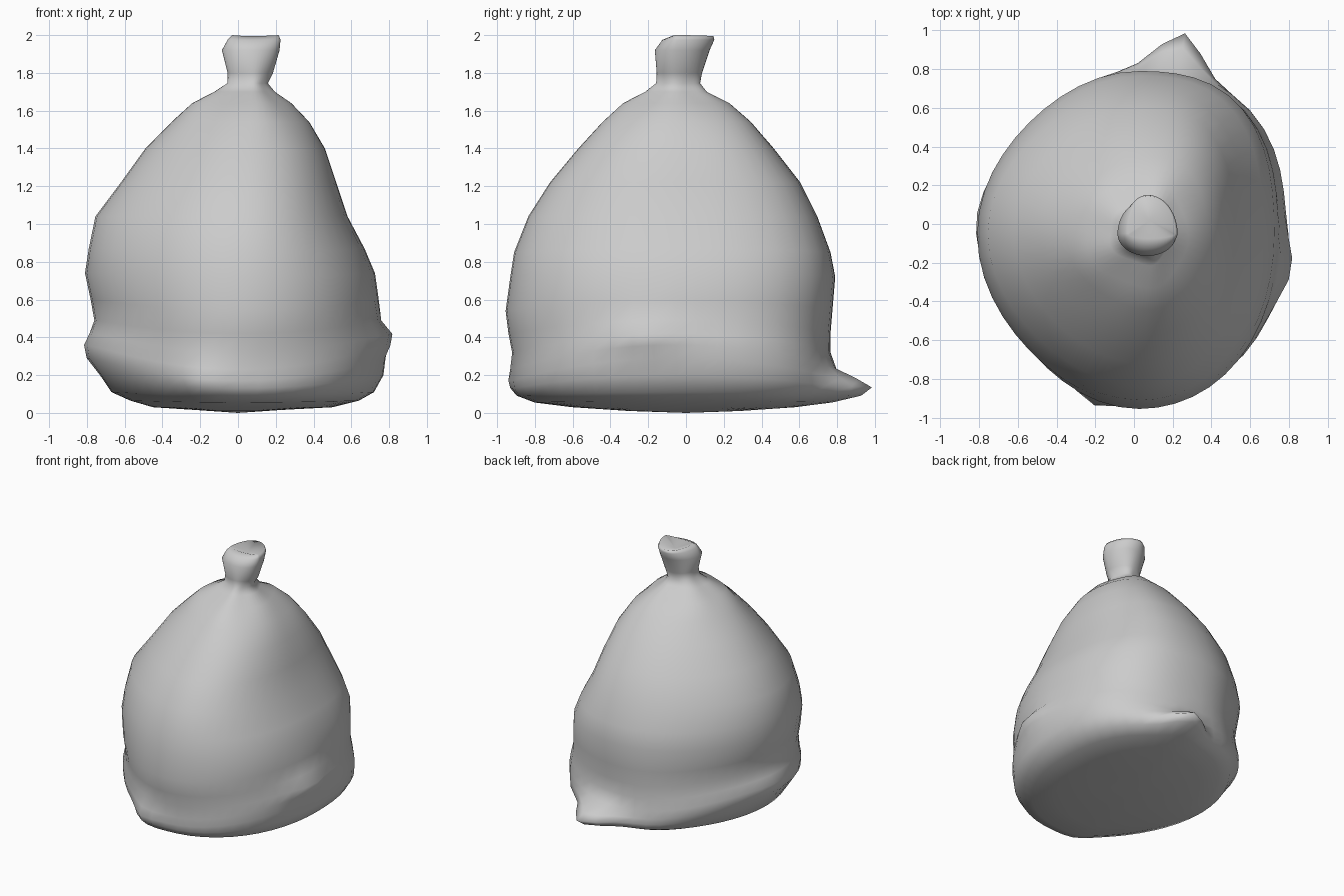
import bpy, bmesh
from math import sin, cos, pi, exp, atan2

SEG = 48
# rings: height at the x sides, x min, x max, height at the y sides, y min, y max
RINGS = [
    (.015, -.22, .22, .01, -.30, .28),
    (.03, -.45, .50, .03, -.60, .55),
    (.065, -.57, .64, .055, -.80, .71),
    (.11, -.67, .72, .09, -.89, .78),
    (.20, -.73, .77, .13, -.915, .79),
    (.29, -.79, .78, .17, -.92, .785),
    (.36, -.80, .785, .23, -.92, .775),
    (.42, -.78, .775, .32, -.92, .765),
    (.49, -.76, .75, .42, -.94, .765),
    (.60, -.78, .745, .54, -.955, .775),
    (.74, -.81, .725, .72, -.93, .79),
    (.87, -.79, .67, .85, -.91, .765),
    (1.04, -.755, .58, 1.04, -.835, .695),
    (1.22, -.62, .52, 1.22, -.72, .605),
    (1.40, -.49, .46, 1.40, -.57, .465),
    (1.54, -.355, .375, 1.54, -.44, .345),
    (1.64, -.25, .275, 1.64, -.325, .23),
    (1.70, -.13, .19, 1.70, -.21, .11),
    (1.745, -.06, .155, 1.745, -.155, .075),
    (1.80, -.055, .185, 1.80, -.155, .085),
    (1.92, -.085, .22, 1.92, -.165, .125),
    (1.975, -.055, .225, 1.975, -.125, .15),
    (2.0, -.03, .215, 1.995, -.075, .145),
]
# pinched corners: angle, height, push, angular width, height width
EARS = [
    (atan2(-.90, -.19), .17, .055, .14, .10),
    (atan2(1.0, .26), .13, .215, .19, .075),
    (atan2(-.22, .78), .41, .055, .22, .07),
    (atan2(.04, -.80), .34, .02, .25, .08),
]


def ring_point(ring, a):
    zx, x0, x1, zy, y0, y1 = ring
    c, s = cos(a), sin(a)
    cx, cy = .07 * min(1, zx / 1.6), -.05
    rx = x1 - cx if c > 0 else cx - x0
    ry = y1 - cy if s > 0 else cy - y0
    # the outline is fuller at the back right, leaner on the left
    k = (.08 if s > 0 else .015) if c > 0 else -.035
    if zx > 1.6:
        k = 0
    f = 1 + k * sin(2 * a) ** 2
    x, y = cx + rx * c * f, cy + ry * s * f
    z = zx * c * c + zy * s * s
    th = atan2(y, x)
    if z < .8:
        for ea, ez, amp, wa, wz in EARS:
            d = (th - ea + pi) % (2 * pi) - pi
            p = amp * exp(-(d / wa) ** 2 - ((z - ez) / wz) ** 2)
            x += p * cos(ea)
            y += p * sin(ea)
    # gathered pleats radiating from the tie
    if zx < 1.76:
        g = exp(-((zx - 1.7) / .12) ** 2)
        w = 1 + .05 * g * cos(5 * a + .5)
        x, y = cx + (x - cx) * w, cy + (y - cy) * w
    return x, y, z


# sack body with tied neck
bm = bmesh.new()
loops = [[bm.verts.new(ring_point(r, 2 * pi * i / SEG)) for i in range(SEG)]
         for r in RINGS]
for lo, hi in zip(loops, loops[1:]):
    for i in range(SEG):
        j = (i + 1) % SEG
        bm.faces.new((lo[i], lo[j], hi[j], hi[i]))

# rounded base and slightly sunken top
base = bm.verts.new((0, 0, 0))
top = bm.verts.new((.08, .02, 1.96))
for i in range(SEG):
    j = (i + 1) % SEG
    bm.faces.new((base, loops[0][j], loops[0][i]))
    bm.faces.new((top, loops[-1][i], loops[-1][j]))
bmesh.ops.recalc_face_normals(bm, faces=bm.faces)

mesh = bpy.data.meshes.new("sack")
bm.to_mesh(mesh)
bm.free()
sack = bpy.data.objects.new("sack", mesh)
bpy.context.collection.objects.link(sack)
for p in mesh.polygons:
    p.use_smooth = True
